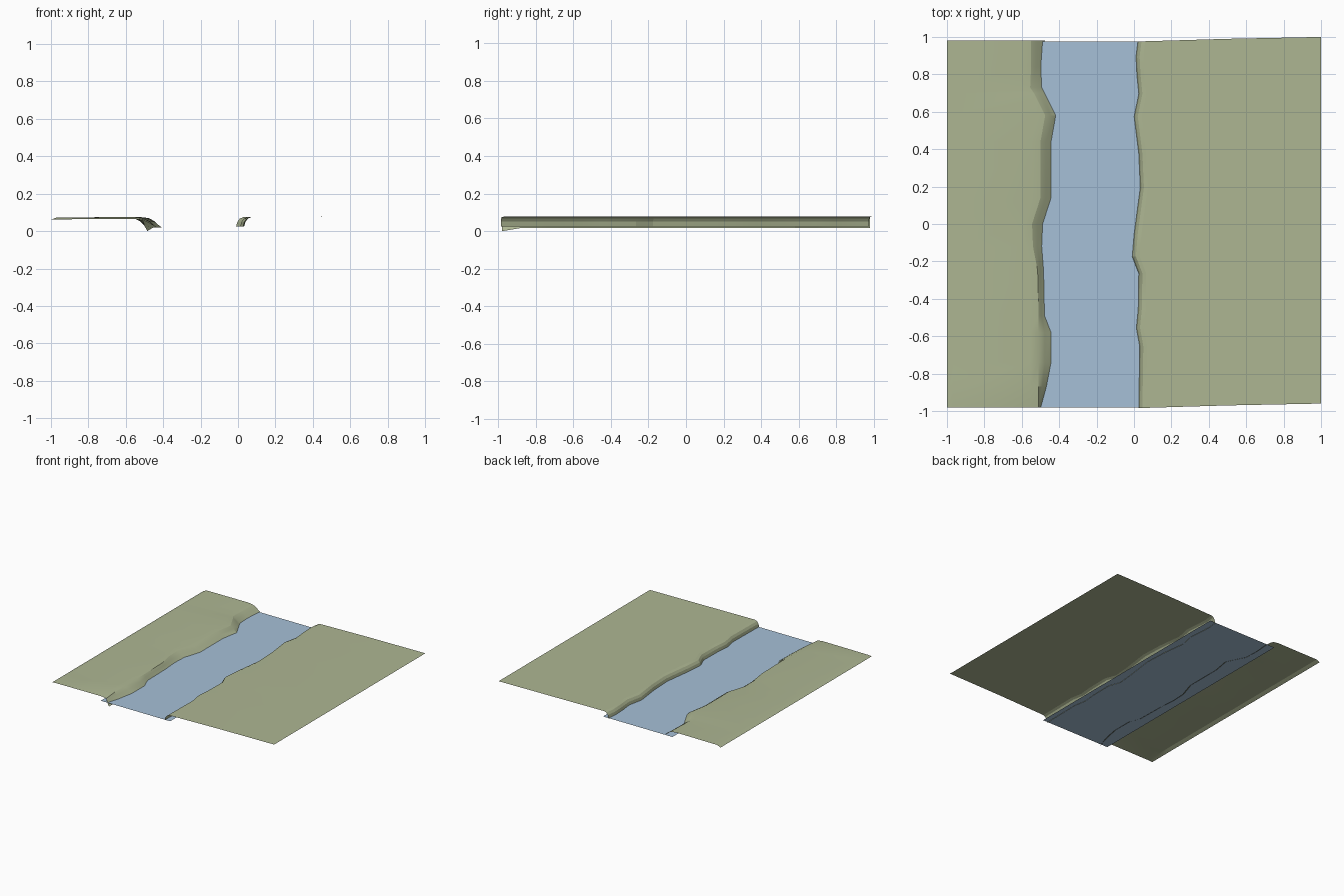
import bpy

if "Cube" in bpy.data.objects:
    bpy.data.objects.remove(bpy.data.objects["Cube"])

def material(name, rgb):
    m = bpy.data.materials.new(name)
    m.diffuse_color = (*rgb, 1)
    m.use_nodes = True
    m.node_tree.nodes["Principled BSDF"].inputs["Base Color"].default_value = m.diffuse_color
    return m

grass = material("grass", (0.42, 0.47, 0.29))
blue = material("water", (0.38, 0.53, 0.68))

def loft(name, rows, mat):
    """Sheet through rows of points; rows run towards -y, points towards +x."""
    n = len(rows[0])
    verts = [p for row in rows for p in row]
    faces = [((r + 1) * n + c, (r + 1) * n + c + 1, r * n + c + 1, r * n + c)
             for r in range(len(rows) - 1) for c in range(n - 1)]
    me = bpy.data.meshes.new(name)
    me.from_pydata(verts, [], faces)
    me.materials.append(mat)
    ob = bpy.data.objects.new(name, me)
    bpy.context.collection.objects.link(ob)
    return ob

def smooth(ob):
    bpy.ops.object.select_all(action='DESELECT')
    ob.select_set(True)
    bpy.context.view_layer.objects.active = ob
    bpy.ops.object.shade_smooth_by_angle(angle=0.35)

# Left bank: y, top lip x, waterline x
left = [(0.98, -0.55, -0.49), (0.84, -0.55, -0.50), (0.73, -0.555, -0.495),
        (0.70, -0.535, -0.48), (0.58, -0.475, -0.42), (0.44, -0.50, -0.445),
        (0.14, -0.50, -0.445), (0.0, -0.545, -0.49), (-0.12, -0.54, -0.495),
        (-0.25, -0.515, -0.485), (-0.49, -0.51, -0.48), (-0.58, -0.51, -0.445),
        (-0.74, -0.51, -0.445), (-0.87, -0.51, -0.47), (-0.98, -0.51, -0.50)]
rows = []
for y, lip, edge in left:
    front = y < -0.9
    drop = 0.01 if front else 0        # front rim sags a little
    rows.append([(-1, y, 0.06), (-0.97, y, 0.073 - drop), (lip - 0.045, y, 0.075 - drop),
                 (lip, y, 0.069 - drop), ((lip + edge) / 2, y, 0.053 - drop),
                 (edge, y, 0.028), (edge + 0.015, y, 0.0 if front else 0.018)])
smooth(loft("left_bank", rows, grass))

# Right bank: y, waterline x
right = [(0.98, 0.02), (0.9, 0.01), (0.8, 0.015), (0.7, 0.025), (0.58, 0.0),
         (0.38, 0.025), (0.2, 0.033), (-0.05, 0.0), (-0.17, -0.01), (-0.26, 0.025),
         (-0.45, 0.022), (-0.55, 0.012), (-0.65, 0.03), (-0.98, 0.025)]
rows = []
for y, e in right:
    rows.append([(e, y - 0.005, 0.025), (e + 0.007, y - 0.005, 0.05),
                 (e + 0.02, y - 0.004, 0.067), (e + 0.04, y - 0.003, 0.075),
                 (0.5, y + 0.01, 0.077), (1, y + 0.02, 0.077)])
smooth(loft("right_bank", rows, grass))

# River surface, running slightly under both banks
loft("river_water", [[(-0.56, 0.975, 0.027), (0.07, 0.975, 0.027)],
                     [(-0.56, -0.98, 0.027), (0.07, -0.98, 0.027)]], blue)
